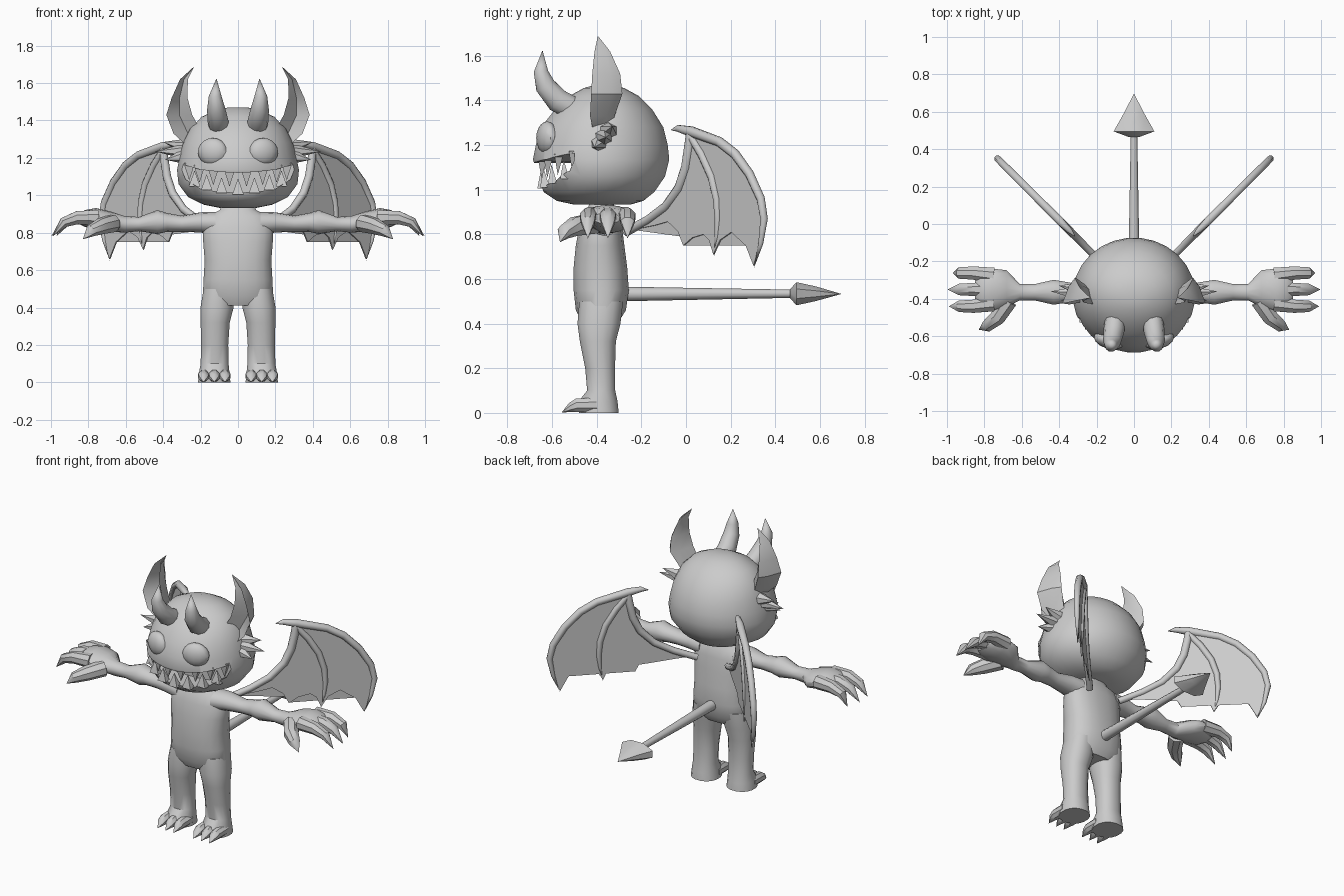
import bpy, bmesh, math
from mathutils import Vector

skin = bpy.data.materials.new("grey_skin")
skin.diffuse_color = (0.6, 0.6, 0.6, 1)


def loft(bm, rings):
    """Skin a list of point rings and close both ends."""
    vs = [[bm.verts.new(p) for p in r] for r in rings]
    n = len(vs[0])
    for a, b in zip(vs, vs[1:]):
        for i in range(n):
            j = (i + 1) % n
            bm.faces.new((a[i], a[j], b[j], b[i]))
    bm.faces.new(vs[0][::-1])
    bm.faces.new(vs[-1])


def tube(bm, pts, ref, n=8, axis=None, p=1.0):
    """Loft ellipses along a path of (x, y, z, radius_u, radius_v)."""
    cs = [Vector(q[:3]) for q in pts]
    rings = []
    for i, q in enumerate(pts):
        t = Vector(axis) if axis else cs[min(i + 1, len(cs) - 1)] - cs[max(i - 1, 0)]
        t.normalize()
        u = Vector(ref).cross(t).normalized()
        v = t.cross(u)
        ring = []
        for k in range(n):
            a = 2 * math.pi * (k + 0.5) / n
            c, s = math.cos(a), math.sin(a)
            c, s = math.copysign(abs(c) ** p, c), math.copysign(abs(s) ** p, s)
            ring.append(cs[i] + u * q[3] * c + v * q[-1] * s)
        rings.append(ring)
    loft(bm, rings)


def finish(name, bm, mirror=False, angle=40, cutter=None):
    bmesh.ops.remove_doubles(bm, verts=bm.verts, dist=1e-4)
    bmesh.ops.recalc_face_normals(bm, faces=bm.faces)
    me = bpy.data.meshes.new(name)
    bm.to_mesh(me)
    bm.free()
    ob = bpy.data.objects.new(name, me)
    bpy.context.collection.objects.link(ob)
    me.materials.append(skin)
    bpy.ops.object.select_all(action='DESELECT')
    ob.select_set(True)
    bpy.context.view_layer.objects.active = ob
    if cutter:
        m = ob.modifiers.new("cut", 'BOOLEAN')
        m.operation, m.solver, m.object = 'DIFFERENCE', 'EXACT', cutter
        bpy.ops.object.modifier_apply(modifier="cut")
    bpy.ops.object.shade_smooth_by_angle(angle=math.radians(angle))
    if mirror:
        ob.modifiers.new("mirror", 'MIRROR')
    return ob


def slices(rows):
    """(z, y_front, y_back, half_width) -> tube points."""
    return [(0, (f + b) / 2, z, w, (b - f) / 2) for z, f, b, w in rows]


X, Y, Z = (1, 0, 0), (0, 1, 0), (0, 0, 1)

# Torso
bm = bmesh.new()
tube(bm, slices([(.41, -.47, -.30, .14), (.46, -.495, -.268, .19), (.55, -.505, -.255, .186),
                 (.65, -.505, -.262, .18), (.75, -.495, -.275, .188), (.83, -.48, -.285, .19),
                 (.89, -.46, -.30, .16), (.92, -.44, -.32, .10), (.97, -.42, -.33, .07)]),
     Y, 20, Z, 0.85)
finish("torso", bm)

# Legs with three clawed toes
bm = bmesh.new()
tube(bm, [(.105, -.38, .50, .08, .10), (.112, -.39, .40, .09, .098), (.122, -.395, .32, .079, .082),
          (.125, -.385, .20, .074, .068), (.125, -.38, .10, .076, .064),
          (.127, -.395, .05, .083, .09), (.127, -.39, 0, .088, .09)], Y, 16, Z, 0.9)
finish("leg", bm, True)
bm = bmesh.new()
for x in (.07, .127, .184):
    tube(bm, [(x, -.40, .035, .031, .035), (x, -.49, .034, .031, .033),
              (x, -.515, .024, .026, .024), (x, -.557, .002, 0)], Z)
finish("toes", bm, True)

# Arms and palms
bm = bmesh.new()
tube(bm, [(.12, -.38, .85, .08, .062), (.20, -.375, .855, .07, .054), (.30, -.37, .848, .05, .043),
          (.38, -.365, .855, .06, .05), (.43, -.365, .857, .068, .064), (.53, -.365, .846, .045, .038),
          (.61, -.365, .845, .044, .045), (.68, -.345, .86, .10, .053), (.76, -.35, .876, .115, .056),
          (.82, -.355, .876, .10, .045), (.85, -.355, .872, .06, .025)], Z, 14, X)
finish("arm", bm, True)

# Clawed fingers and thumb
bm = bmesh.new()
for y0, y1, tip in ((-.275, -.262, .97), (-.35, -.35, .997), (-.425, -.44, .99)):
    tube(bm, [(.75, y0, .88, .045, .045), (.86, y1, .88, .038, .038),
              (.93, y1, .855, .03, .033), (tip, y1, .782, 0)], Y)
tube(bm, [(.67, -.41, .85, .05), (.73, -.50, .835, .045), (.785, -.545, .81, .034),
          (.83, -.565, .765, 0)], Z)
finish("fingers", bm, True)

# Mouth cutter: a smile-shaped prism
half = [(.315, 1.17), (.2, 1.137), (.1, 1.125)]
low = [(.1, 1.018), (.2, 1.035), (.28, 1.085)]
smile = half + [(0, 1.12)] + [(-x, z) for x, z in half[::-1]] \
    + [(-x, z) for x, z in low[::-1]] + [(0, 1.015)] + low
bm = bmesh.new()
loft(bm, [[(x, y, z) for x, z in smile] for y in (-.9, -.5)])
cutter = finish("mouth_cutter", bm)
cutter.hide_render = True

# Head
bm = bmesh.new()
tube(bm, slices([(.933, -.50, -.25, .10), (.95, -.58, -.19, .185), (.99, -.64, -.14, .268),
                 (1.06, -.662, -.092, .32), (1.135, -.688, -.073, .328), (1.20, -.675, -.08, .315),
                 (1.28, -.652, -.10, .295), (1.36, -.588, -.15, .255), (1.42, -.525, -.21, .195),
                 (1.455, -.46, -.275, .12), (1.47, -.41, -.33, .05)]), Y, 28, Z)
finish("head", bm, cutter=cutter)
bpy.data.objects.remove(cutter)

# Teeth: two interlocking rows around the jaw
bm = bmesh.new()
for count, upper in ((8, True), (7, False)):
    for i in range(count):
        a = math.radians(62 if upper else 52) * (2 * i / (count - 1) - 1)
        x, y = .295 * math.sin(a), -.38 - .265 * math.cos(a)
        z = 1.14 + .5 * x * x if upper else 1.005 + .8 * x * x
        end = z - .095 if upper else z + .085
        tube(bm, [(x, y, z, .043, .03), (x, y - .005, end, 0)], Y, 4, Z)
finish("teeth", bm, angle=20)

# Eyes
bm = bmesh.new()
bmesh.ops.create_uvsphere(bm, u_segments=14, v_segments=10, radius=1)
for v in bm.verts:
    x, y, z = v.co.x * .082, v.co.y * .045, v.co.z * .074
    c, s = math.cos(.3), math.sin(.3)
    v.co = (.135 + x * c - y * s, -.622 + x * s + y * c, 1.232 + z)
finish("eye", bm, True)

# Front horns
bm = bmesh.new()
tube(bm, [(.10, -.50, 1.36, .055), (.108, -.575, 1.40, .056), (.117, -.63, 1.465, .048),
          (.122, -.65, 1.53, .034), (.115, -.643, 1.625, 0)], X, 10)
finish("horn", bm, True)

# Cupped pointed ears: (z, x_in, x_out, y_front, y_back)
bm = bmesh.new()
rings = []
for z, a, b, f, k in ((1.28, .20, .29, -.42, -.32), (1.33, .19, .345, -.43, -.32),
                      (1.43, .245, .383, -.425, -.285), (1.52, .27, .355, -.42, -.295),
                      (1.62, .268, .31, -.41, -.34), (1.69, .233, .233, -.395, -.395)):
    m = (a + b) / 2
    rings.append([(a, f, z), (m, f + (k - f) * .55, z), (b, f, z), (b - (b - a) * .25, (f + k * 2) / 3, z),
                  (m, k, z), (a + (b - a) * .2, (f + k * 2) / 3, z)])
loft(bm, rings)
finish("ear", bm, True, 35)

# Cheek tufts
bm = bmesh.new()
for base, tip in (((.27, -.37, 1.235), (.445, -.36, 1.235)), ((.27, -.35, 1.26), (.40, -.33, 1.285)),
                  ((.28, -.385, 1.21), (.39, -.41, 1.19))):
    tube(bm, [(*base, .05, .045), (*tip, 0)], Z, 6)
finish("cheek_tuft", bm, True)


# Wings lie in a vertical plane turned 45 degrees
def on_wing(y, z, off=0):
    return (y + .38 + off, y - off, z)


bm = bmesh.new()
bones = [
    [(-.27, .81, .02), (-.17, .865, .02), (-.09, .925, .021), (-.03, 1.01, .023),
     (0, 1.10, .024), (.015, 1.20, .024), (.02, 1.262, .02)],
    [(-.065, 1.268, .002), (-.035, 1.275, .016), (.02, 1.262, .024), (.15, 1.215, .022),
     (.22, 1.16, .022), (.285, 1.07, .021), (.335, .96, .02), (.35, .87, .018), (.335, .76, .012), (.305, .65, 0)],
    [(.015, 1.25, .018), (.07, 1.16, .02), (.115, 1.06, .02), (.138, .96, .019),
     (.143, .87, .016), (.138, .79, .01), (.125, .70, 0)]]
for bone in bones:
    tube(bm, [(*on_wing(y, z), r) for y, z, r in bone], (1, -1, 0))
finish("wing_bones", bm, True, 50)

bm = bmesh.new()
edge = [(-.24, .82), (-.09, .92), (-.03, 1.01), (0, 1.10), (.02, 1.255), (.15, 1.215), (.22, 1.16),
        (.285, 1.07), (.335, .96), (.35, .87), (.335, .76), (.305, .66), (.27, .75), (.205, .81),
        (.155, .775), (.125, .71), (.105, .775), (.08, .80), (.03, .785), (-.01, .75),
        (-.035, .815), (-.08, .857), (-.14, .84)]
loft(bm, [[on_wing(y, z, o) for y, z in edge] for o in (-.003, .003)])
bmesh.ops.triangulate(bm, faces=[f for f in bm.faces if len(f.verts) > 4])
finish("wing_membrane", bm, True)

# Tail with an arrow tip
bm = bmesh.new()
tube(bm, [(0, -.30, .533, .033), (0, -.2, .533, .031), (0, .50, .534, .018)], Z, 10, Y)
finish("tail", bm)
bm = bmesh.new()
tube(bm, [(0, .465, .534, .03, .02), (0, .495, .534, .118, .056), (0, .58, .534, .066, .036),
          (0, .697, .533, 0)], Z, 8, Y)
finish("tail_tip", bm, angle=35)
